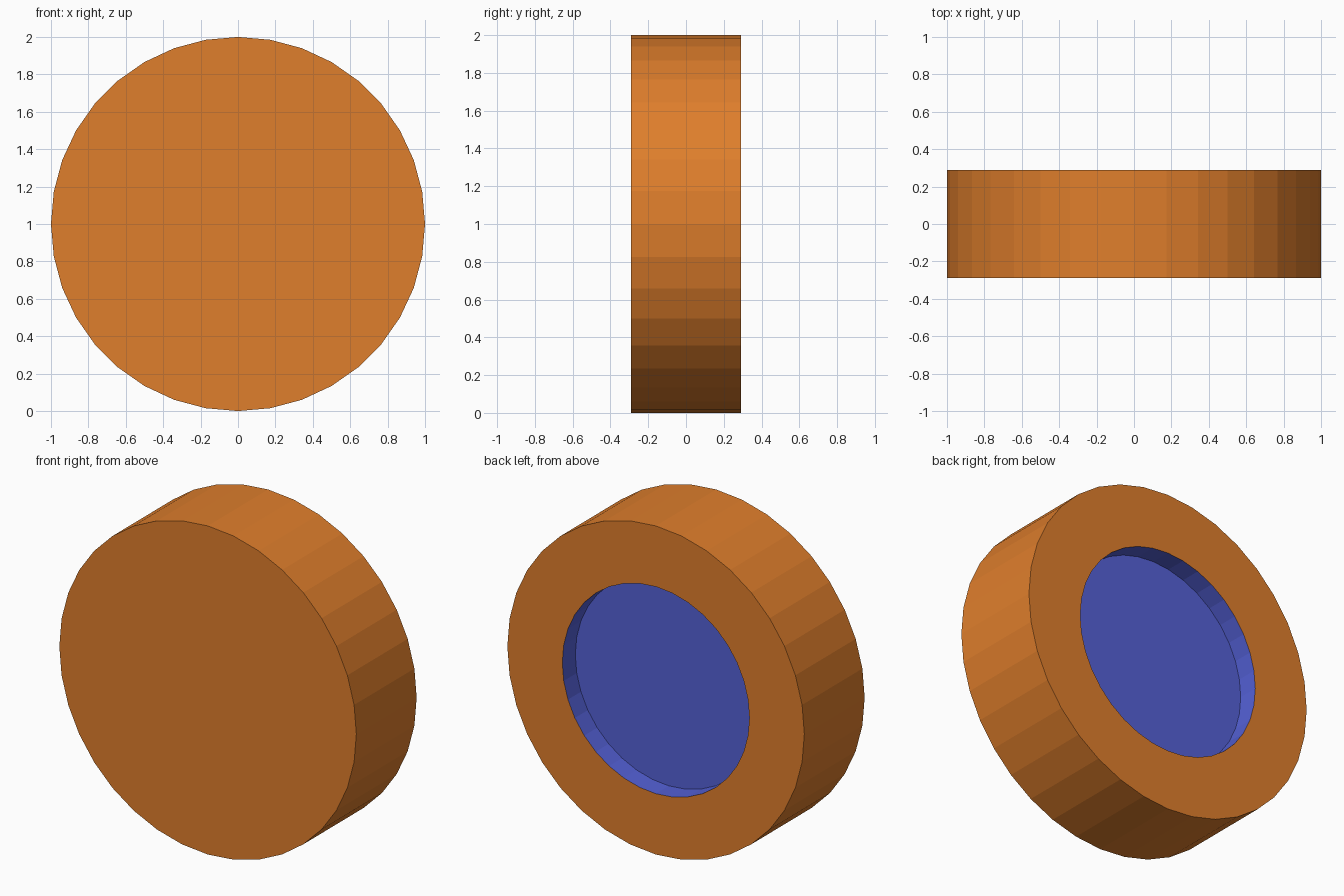
import bpy, bmesh, math
from mathutils import Matrix

if "Cube" in bpy.data.objects:
    bpy.data.objects.remove(bpy.data.objects["Cube"])

SIDES, R, HALF = 36, 1.0, 0.29
RECESS_R, RECESS_DEPTH = 0.63, 0.125


def material(name, rgb):
    mat = bpy.data.materials.new(name)
    mat.diffuse_color = (*rgb, 1)
    mat.use_nodes = True
    mat.node_tree.nodes["Principled BSDF"].inputs["Base Color"].default_value = mat.diffuse_color
    return mat


def step_face(bm, face, scale, dy):
    """Inset a cap by scaling about the axis and/or push it along y; return new faces."""
    before = set(bm.faces)
    ret = bmesh.ops.extrude_face_region(bm, geom=[face])["geom"]
    verts = [v for v in ret if isinstance(v, bmesh.types.BMVert)]
    cap = next(f for f in ret if isinstance(f, bmesh.types.BMFace))
    if face.is_valid:
        bm.faces.remove(face)
    for v in verts:
        v.co.x *= scale
        v.co.z *= scale
        v.co.y += dy
    return cap, [f for f in bm.faces if f not in before]


# Solid wheel: cylinder lying along y, flat front cap
bm = bmesh.new()
bmesh.ops.create_cone(bm, cap_ends=True, segments=SIDES, radius1=R, radius2=R,
                      depth=2 * HALF, matrix=Matrix.Rotation(math.pi / 2, 4, 'X'))

# Round recess in the back cap, coloured blue
back = max(bm.faces, key=lambda f: f.calc_center_median().y)
cap, _ = step_face(bm, back, RECESS_R / R, 0)
cap, recess = step_face(bm, cap, 1, -RECESS_DEPTH)
for f in recess:
    f.material_index = 1
bmesh.ops.recalc_face_normals(bm, faces=bm.faces[:])

mesh = bpy.data.meshes.new("wheel")
bm.to_mesh(mesh)
bm.free()
mesh.materials.append(material("orange", (0.74, 0.21, 0.025)))
mesh.materials.append(material("blue", (0.09, 0.12, 0.68)))
wheel = bpy.data.objects.new("wheel", mesh)
wheel.location.z = R
bpy.context.collection.objects.link(wheel)
